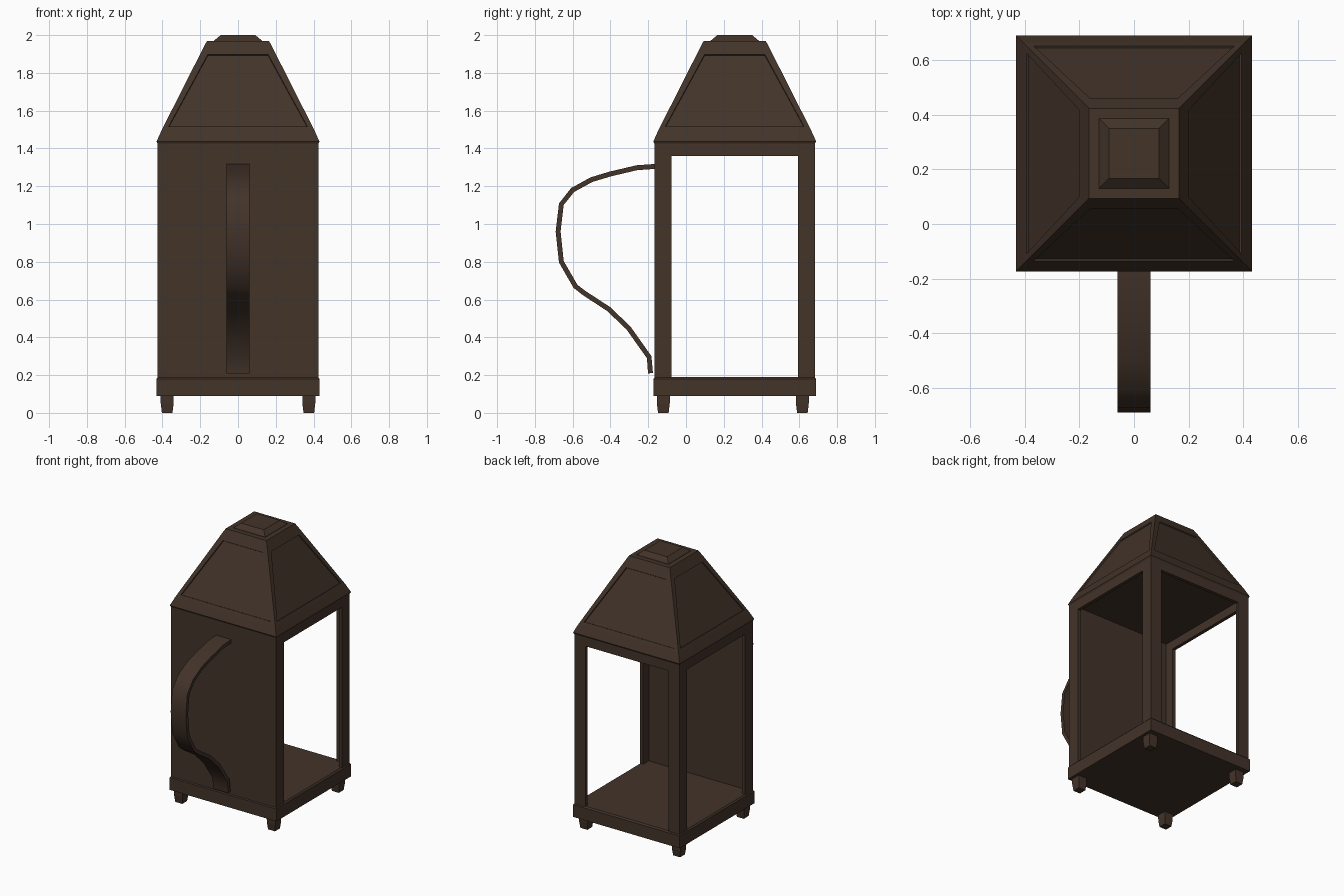
import bpy, bmesh, math
from mathutils import Vector

if "Cube" in bpy.data.objects:
    bpy.data.objects.remove(bpy.data.objects["Cube"])

CY = 0.258          # lantern body centre in y (handle sticks out in front)
H = 0.425           # body half width
T = 0.025           # sheet thickness

metal = bpy.data.materials.new("dark bronze metal")
metal.diffuse_color = (0.055, 0.033, 0.022, 1)
metal.use_nodes = True
metal.node_tree.nodes["Principled BSDF"].inputs["Base Color"].default_value = metal.diffuse_color


def finish(name, bm):
    bmesh.ops.recalc_face_normals(bm, faces=bm.faces[:])
    me = bpy.data.meshes.new(name)
    bm.to_mesh(me)
    bm.free()
    me.materials.append(metal)
    ob = bpy.data.objects.new(name, me)
    bpy.context.collection.objects.link(ob)
    return ob


def loft(name, rings, cx=0.0, cy=CY, inset_band=None):
    """Stack of square rings (half width, z), closed at both ends."""
    bm = bmesh.new()
    loops = [[bm.verts.new((cx + sx * h, cy + sy * h, z))
              for sx, sy in ((-1, -1), (1, -1), (1, 1), (-1, 1))] for h, z in rings]
    bm.faces.new(loops[0])
    bm.faces.new(loops[-1])
    panels = []
    for n, (a, b) in enumerate(zip(loops, loops[1:])):
        for i in range(4):
            j = (i + 1) % 4
            f = bm.faces.new((a[i], a[j], b[j], b[i]))
            if n == inset_band:
                panels.append(f)
    bmesh.ops.recalc_face_normals(bm, faces=bm.faces[:])
    # recessed panels on the chosen band
    if panels:
        bmesh.ops.inset_individual(bm, faces=panels, thickness=0.045, depth=0)
        bmesh.ops.inset_individual(bm, faces=panels, thickness=0.002, depth=-0.008)
    return finish(name, bm)


def add_box(bm, lo, hi):
    vs = bmesh.ops.create_cube(bm, size=1)["verts"]
    for v in vs:
        v.co = [lo[k] + (v.co[k] + 0.5) * (hi[k] - lo[k]) for k in range(3)]


def wall(name, angle, solid=False):
    """Thin side of the body, made facing -y and then turned about the body axis."""
    bm = bmesh.new()
    z0, z1, post = 0.18, 1.44, 0.09
    if solid:
        add_box(bm, (-H, -H, z0), (H, -H + T, z1))
    else:
        add_box(bm, (-H, -H, z0), (-H + post, -H + T, z1))
        add_box(bm, (H - post, -H, z0), (H, -H + T, z1))
        add_box(bm, (-H + post, -H, 1.36), (H - post, -H + T, z1))
    ob = finish(name, bm)
    ob.location.y = CY
    ob.rotation_euler.z = angle
    return ob


# feet
for sx in (-1, 1):
    for sy in (-1, 1):
        loft("foot_%s_%s" % ("left" if sx < 0 else "right", "front" if sy < 0 else "back"),
             [(0.028, 0), (0.034, 0.05), (0.035, 0.1)], sx * 0.375, 0.248 + sy * 0.368)

# base tray
loft("base", [(0.431, 0.09), (0.431, 0.18), (0.422, 0.19)])

# solid front plate and three open frames
wall("front_panel", 0, solid=True)
wall("right_frame", math.pi / 2)
wall("back_frame", math.pi)
wall("left_frame", -math.pi / 2)

# roof with recessed panels, then the stepped cap
loft("roof", [(0.425, 1.425), (0.431, 1.437), (0.405, 1.495), (0.185, 1.93), (0.165, 1.968)],
     inset_band=2)
loft("roof_cap", [(0.13, 1.96), (0.128, 1.97), (0.092, 2.0)])

# strap handle: side profile thickened and given width
path = [Vector(p) for p in (
    (-0.16, 1.305), (-0.26, 1.298), (-0.40, 1.265), (-0.50, 1.235), (-0.60, 1.18),
    (-0.66, 1.105), (-0.677, 0.96), (-0.66, 0.80), (-0.585, 0.67), (-0.54, 0.635),
    (-0.41, 0.55), (-0.305, 0.45), (-0.195, 0.295), (-0.188, 0.21))]
bm = bmesh.new()
sections = []
for i, p in enumerate(path):
    d = (path[min(i + 1, len(path) - 1)] - path[max(i - 1, 0)]).normalized()
    n = Vector((-d.y, d.x)) * 0.013
    sections.append([bm.verts.new((x, q.x, q.y)) for x, q in
                     ((-0.061, p + n), (0.061, p + n), (0.061, p - n), (-0.061, p - n))])
for a, b in zip(sections, sections[1:]):
    for i in range(4):
        j = (i + 1) % 4
        bm.faces.new((a[i], a[j], b[j], b[i]))
bm.faces.new(sections[0])
bm.faces.new(sections[-1])
handle = finish("handle", bm)
bpy.context.view_layer.objects.active = handle
handle.select_set(True)
bpy.ops.object.shade_smooth_by_angle(angle=math.radians(40))
